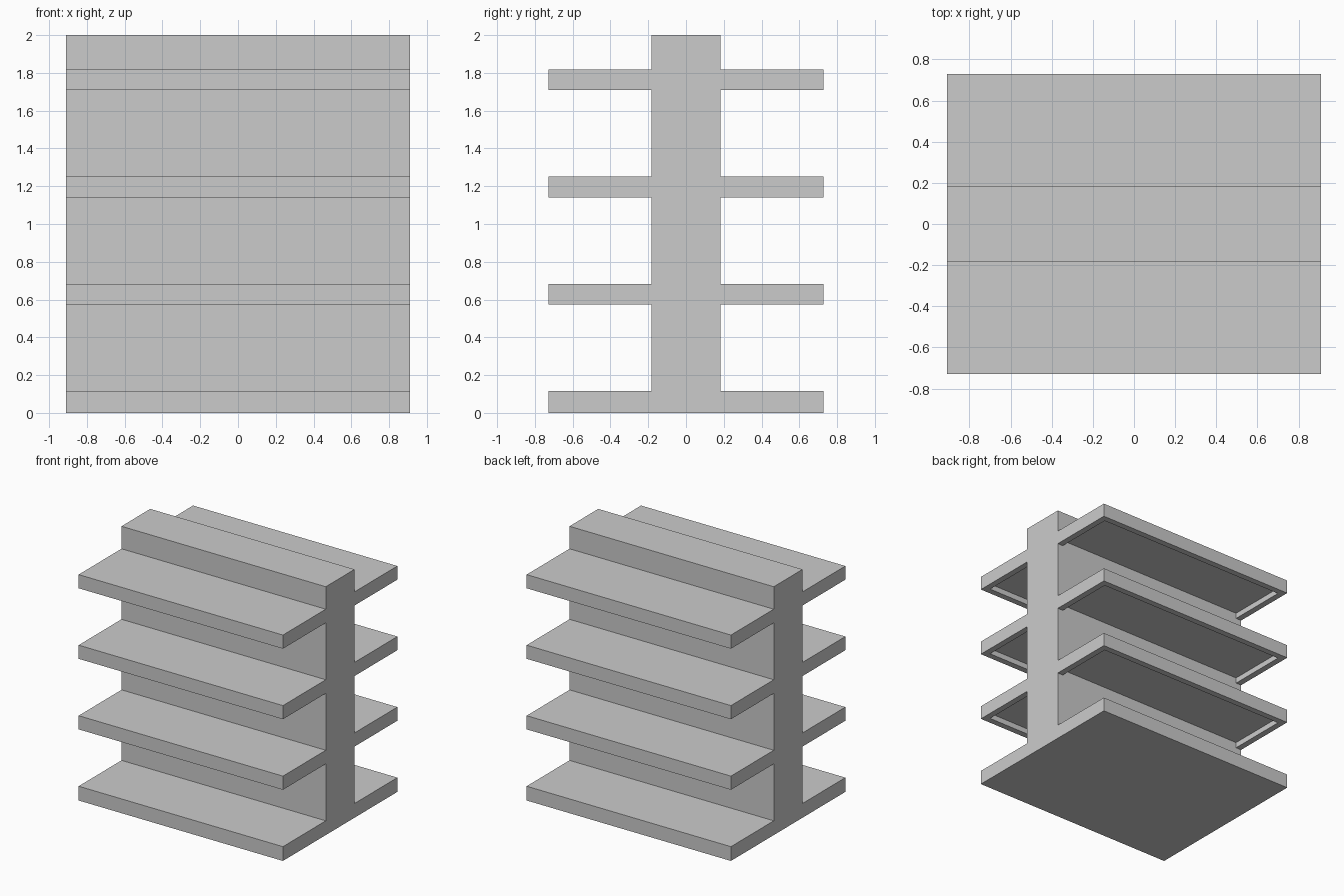
import bpy, bmesh
from mathutils import Vector

if "Cube" in bpy.data.objects:
    bpy.data.objects.remove(bpy.data.objects["Cube"])

HALF_X, SPINE_Y, SHELF_Y = 0.91, 0.183, 0.728
THICK, STEP, LIP, DEPTH = 0.11, 0.568, 0.05, 0.045


def box(name, lo, hi):
    """Box between two corners, with its origin at the world centre."""
    lo, hi = Vector(lo), Vector(hi)
    bm = bmesh.new()
    bmesh.ops.create_cube(bm, size=1)
    bmesh.ops.scale(bm, vec=hi - lo, verts=bm.verts)
    bmesh.ops.translate(bm, vec=(lo + hi) / 2, verts=bm.verts)
    mesh = bpy.data.meshes.new(name)
    bm.to_mesh(mesh)
    bm.free()
    obj = bpy.data.objects.new(name, mesh)
    bpy.context.collection.objects.link(obj)
    return obj


# Solid bottom deck and the central divider standing on it
box("base_deck", (-HALF_X, -SHELF_Y, 0), (HALF_X, SHELF_Y, 0.115))
box("central_divider", (-HALF_X, -SPINE_Y, 0.115), (HALF_X, SPINE_Y, 2))

# One shelf, hollowed underneath so a lip runs round its outer edges
z = 0.005 + STEP
shelf = box("shelves", (-HALF_X, SPINE_Y, z), (HALF_X, SHELF_Y, z + THICK))
cutter = box("shelf_recess_cutter", (-HALF_X + LIP, SPINE_Y - 0.1, z - 0.1),
             (HALF_X - LIP, SHELF_Y - LIP, z + DEPTH))
cutter.hide_render = True
cutter.hide_set(True)

recess = shelf.modifiers.new("recess", 'BOOLEAN')
recess.operation = 'DIFFERENCE'
recess.solver = 'EXACT'
recess.object = cutter

# Three tiers, mirrored to both sides of the divider
tiers = shelf.modifiers.new("tiers", 'ARRAY')
tiers.count = 3
tiers.use_relative_offset = False
tiers.use_constant_offset = True
tiers.constant_offset_displace = (0, 0, STEP)

sides = shelf.modifiers.new("both_sides", 'MIRROR')
sides.use_axis = (False, True, False)
sides.use_mirror_merge = False
